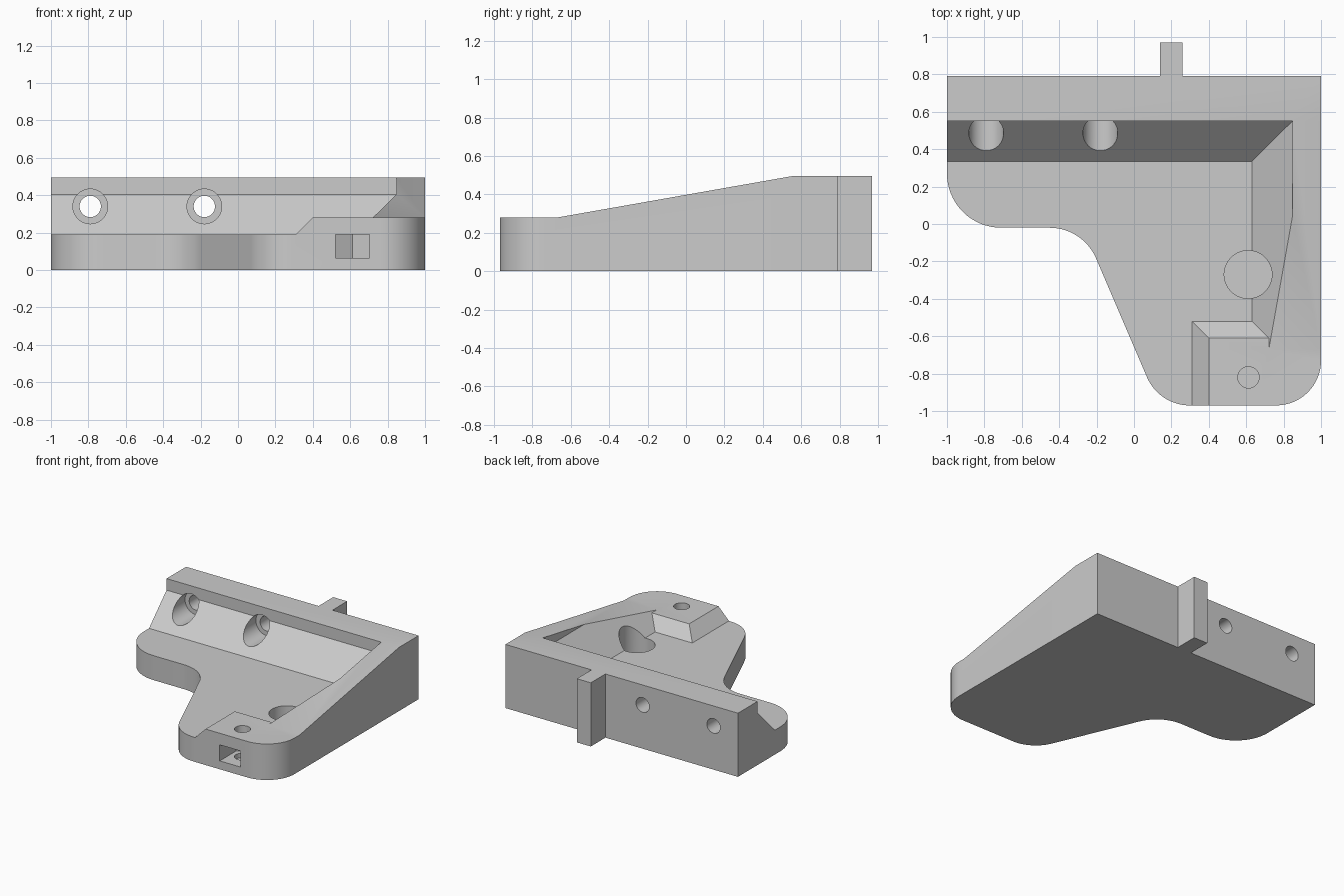
import bpy, bmesh, math
from mathutils import Vector

if "Cube" in bpy.data.objects:
    bpy.data.objects.remove(bpy.data.objects["Cube"])

grey = bpy.data.materials.new("plain grey")
grey.use_nodes = True
GREY = (0.6, 0.6, 0.6, 1)
grey.diffuse_color = GREY
grey.node_tree.nodes["Principled BSDF"].inputs["Base Color"].default_value = GREY


def loft(name, rings):
    """Closed solid through rings with equal point counts."""
    bm = bmesh.new()
    vs = [[bm.verts.new(p) for p in ring] for ring in rings]
    n = len(vs[0])
    bm.faces.new(vs[0])
    bm.faces.new(vs[-1])
    for a, b in zip(vs, vs[1:]):
        for i in range(n):
            j = (i + 1) % n
            bm.faces.new((a[i], a[j], b[j], b[i]))
    bmesh.ops.recalc_face_normals(bm, faces=bm.faces)
    mesh = bpy.data.meshes.new(name)
    bm.to_mesh(mesh)
    bm.free()
    mesh.materials.append(grey)
    obj = bpy.data.objects.new(name, mesh)
    bpy.context.collection.objects.link(obj)
    return obj


def prism(name, pts, axis, lo, hi):
    """Extrude a 2D profile along x, y or z."""
    place = {"x": lambda u, v, d: (d, u, v),
             "y": lambda u, v, d: (u, d, v),
             "z": lambda u, v, d: (u, v, d)}[axis]
    return loft(name, [[place(u, v, d) for u, v in pts] for d in (lo, hi)])


def rect(x0, x1, y0, y1):
    return [(x0, y0), (x1, y0), (x1, y1), (x0, y1)]


def circle(cx, cy, r, n=48):
    return [(cx + r * math.cos(math.tau * i / n), cy + r * math.sin(math.tau * i / n))
            for i in range(n)]


def rounded(corners, steps=16):
    """Polygon whose (x, y, radius) corners are filleted."""
    out = []
    for i, (x, y, r) in enumerate(corners):
        p = Vector((x, y))
        if not r:
            out.append((x, y))
            continue
        a = (Vector(corners[i - 1][:2]) - p).normalized()
        b = (Vector(corners[(i + 1) % len(corners)][:2]) - p).normalized()
        half = a.angle(b) / 2
        centre = p + (a + b).normalized() * (r / math.sin(half))
        start = p + a * (r / math.tan(half)) - centre
        end = p + b * (r / math.tan(half)) - centre
        for k in range(steps + 1):
            t = k / steps
            sweep = math.pi - 2 * half
            v = (start * math.sin((1 - t) * sweep) + end * math.sin(t * sweep)) / math.sin(sweep)
            out.append(tuple(centre + v))
    return out


def boolean(target, tool, operation="DIFFERENCE"):
    tool.hide_render = True
    mod = target.modifiers.new(tool.name, "BOOLEAN")
    mod.operation, mod.solver, mod.object = operation, "EXACT", tool
    bpy.context.view_layer.objects.active = target
    bpy.ops.object.modifier_apply(modifier=mod.name)
    bpy.data.objects.remove(tool)


TOP, FLOOR, LEDGE, PAD = 0.495, 0.19, 0.405, 0.28

# Bracket blank with rounded L outline
outline = rounded([(-1, 0.79, 0), (1, 0.79, 0), (1, -0.97, 0.24),
                   (0.134, -0.97, 0.25), (-0.273, -0.02, 0.27), (-1, -0.02, 0.29)])
bracket = prism("bracket", outline, "z", 0, TOP)

# Open recess with chamfered foot, leaving the raised front pad
recess = loft("recess", [[(x, y, z) for x, y in rect(-1.5, xr, -1.5, yb)]
                         for xr, yb, z in ((0.63, 0.335, FLOOR), (0.847, 0.55, LEDGE),
                                           (0.847, 0.55, 0.8))])
pad = loft("pad", [[(x, y, z) for x, y in rect(xl, 1.5, -2, yb)]
                   for xl, yb, z in ((0.21, -0.42, FLOOR - 0.1), (0.40, -0.61, PAD))])
boolean(recess, pad)
boolean(bracket, recess)

# Sloping top of the side wall
slope = [(-1.5, PAD), (-0.67, PAD), (0.55, TOP), (0.55, 0.8), (-1.5, 0.8)]
boolean(bracket, prism("slope_cutter", slope, "x", -1.6, 1.6))

# Counterbored screw holes through the back wall
for x in (-0.79, -0.18):
    boolean(bracket, prism("counterbore", circle(x, 0.34, 0.093), "y", 0.2, 0.61))
    boolean(bracket, prism("screw_hole", circle(x, 0.34, 0.057), "y", 0.5, 1))

# Round pocket beside the pad
boolean(bracket, prism("pocket", circle(0.61, -0.27, 0.128), "z", 0.03, 0.8))

# Nut slot with pointed end, and the bolt hole above it
slot = [(0.522, -1.2), (0.702, -1.2), (0.702, -0.77), (0.612, -0.718), (0.522, -0.77)]
boolean(bracket, prism("nut_slot", slot, "z", 0.065, FLOOR))
boolean(bracket, prism("bolt_hole", circle(0.612, -0.82, 0.057), "z", 0.03, 0.8))

# Locating tab on the back
boolean(bracket, prism("tab", rect(0.14, 0.26, 0.7, 0.97), "z", 0, TOP), "UNION")

bpy.ops.object.select_all(action="DESELECT")
bracket.select_set(True)
bpy.context.view_layer.objects.active = bracket
bpy.ops.object.shade_smooth_by_angle(angle=math.radians(25))
